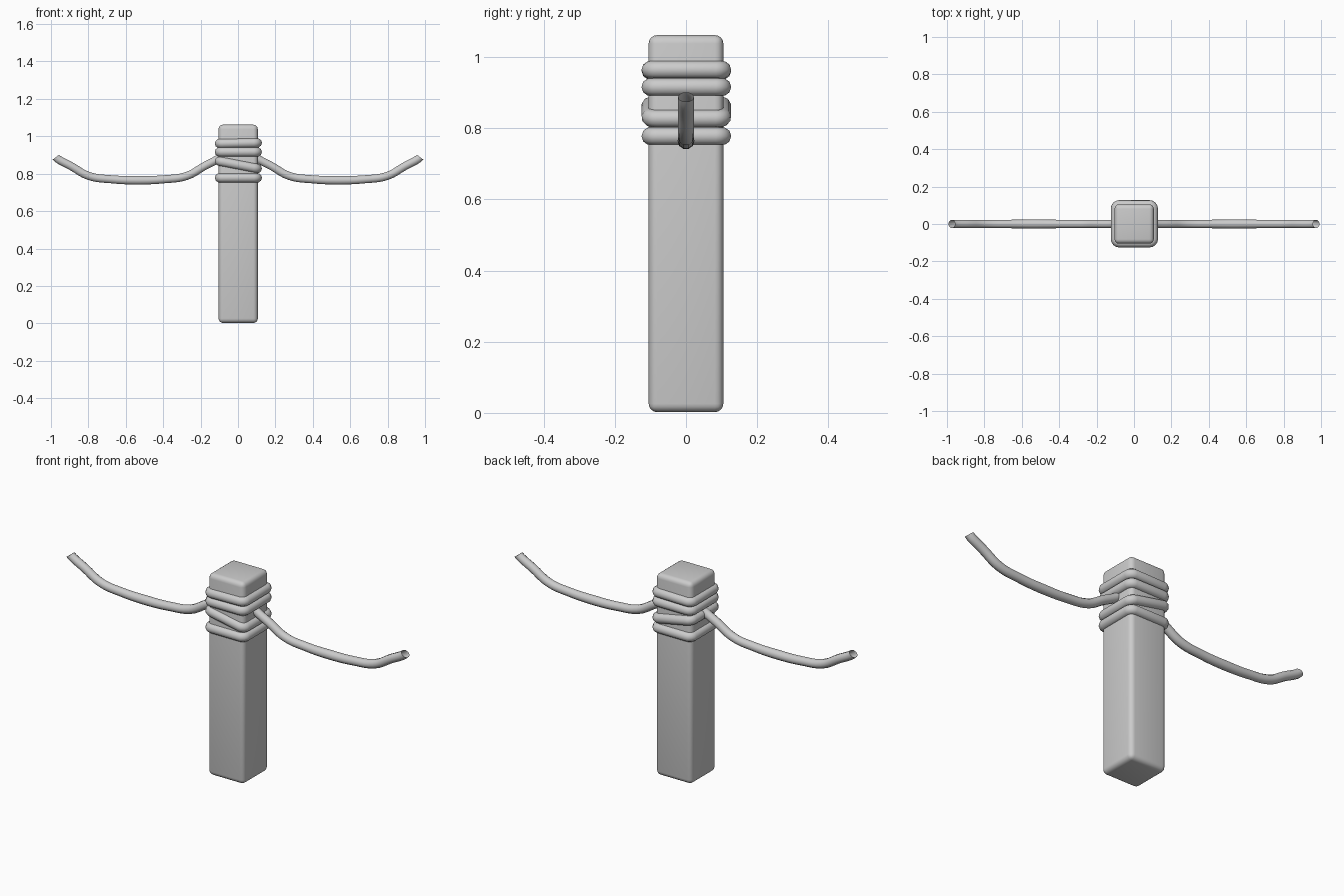
import bpy, math
from math import sin, cos, pi, radians

if "Cube" in bpy.data.objects:
    bpy.data.objects.remove(bpy.data.objects["Cube"])


def smooth(ob, angle=40):
    bpy.ops.object.select_all(action='DESELECT')
    ob.select_set(True)
    bpy.context.view_layer.objects.active = ob
    bpy.ops.object.shade_smooth_by_angle(angle=radians(angle))


def new_curve(name, kind, count, radius):
    cu = bpy.data.curves.new(name, 'CURVE')
    cu.dimensions = '3D'
    cu.bevel_depth = radius
    cu.bevel_resolution = 3
    cu.resolution_u = 5
    sp = cu.splines.new(kind)
    (sp.bezier_points if kind == 'BEZIER' else sp.points).add(count - 1)
    ob = bpy.data.objects.new(name, cu)
    bpy.context.collection.objects.link(ob)
    return ob, sp


def to_mesh(ob):
    bpy.ops.object.select_all(action='DESELECT')
    ob.select_set(True)
    bpy.context.view_layer.objects.active = ob
    bpy.ops.object.convert(target='MESH')
    smooth(bpy.context.object, 50)


# square post with rounded edges
bpy.ops.mesh.primitive_cube_add(size=1, location=(0.001, 0, 0.532))
post = bpy.context.object
post.name = "post"
post.scale = (0.21, 0.21, 1.06)
bpy.ops.object.transform_apply(location=False, rotation=False, scale=True)
bev = post.modifiers.new("round_edges", 'BEVEL')
bev.width = 0.024
bev.segments = 4
bpy.ops.object.modifier_apply(modifier=bev.name)
smooth(post, 50)


# rope loops wrapped round the post
def rope_loop(name, z, tilt):
    half, r, n = 0.101, 0.02, 4
    pts = []
    for k in range(4):
        a0 = k * pi / 2
        cx = (half - r) * (1 if k in (0, 3) else -1)
        cy = (half - r) * (1 if k in (0, 1) else -1)
        for i in range(n + 1):
            a = a0 + i * pi / 2 / n
            pts.append((cx + r * cos(a), cy + r * sin(a)))
    ob, sp = new_curve(name, 'POLY', len(pts), 0.0252)
    sp.use_cyclic_u = True
    for p, (x, y) in zip(sp.points, pts):
        p.co = (x, y, -x * math.tan(radians(tilt)), 1)
    ob.location = (0.002, 0.001, z)
    to_mesh(ob)


for i, (z, tilt) in enumerate([(0.963, -1), (0.916, 0), (0.847, 11), (0.778, 0)]):
    rope_loop(f"rope_loop_{i + 1}", z, tilt)


# sagging rope spans, open at both ends
half_span = [(0.438, 0.888), (0.352, 0.838), (0.262, 0.788), (0.14, 0.77)]
path = ([(-x, z) for x, z in half_span] + [(0, 0.765)]
        + half_span[::-1])
for name, cx in (("rope_left", -0.536), ("rope_right", 0.536)):
    ob, sp = new_curve(name, 'BEZIER', len(path), 0.0225)
    for bp, (x, z) in zip(sp.bezier_points, path):
        bp.co = (cx + x, 0, z)
        bp.handle_left_type = bp.handle_right_type = 'AUTO'
        bp.radius = 1.07 if abs(x) < 0.05 else 1.0
    # steeper tangent at the ends gives the slanted cut
    for bp, s in ((sp.bezier_points[0], -1), (sp.bezier_points[-1], 1)):
        bp.handle_left_type = bp.handle_right_type = 'FREE'
        x, y, z = bp.co
        dx, dz = 0.02 * cos(radians(52)), 0.02 * sin(radians(52))
        inner, outer = (x - s * dx, y, z - dz), (x + s * dx, y, z + dz)
        bp.handle_left = inner if s > 0 else outer
        bp.handle_right = outer if s > 0 else inner
    to_mesh(ob)
